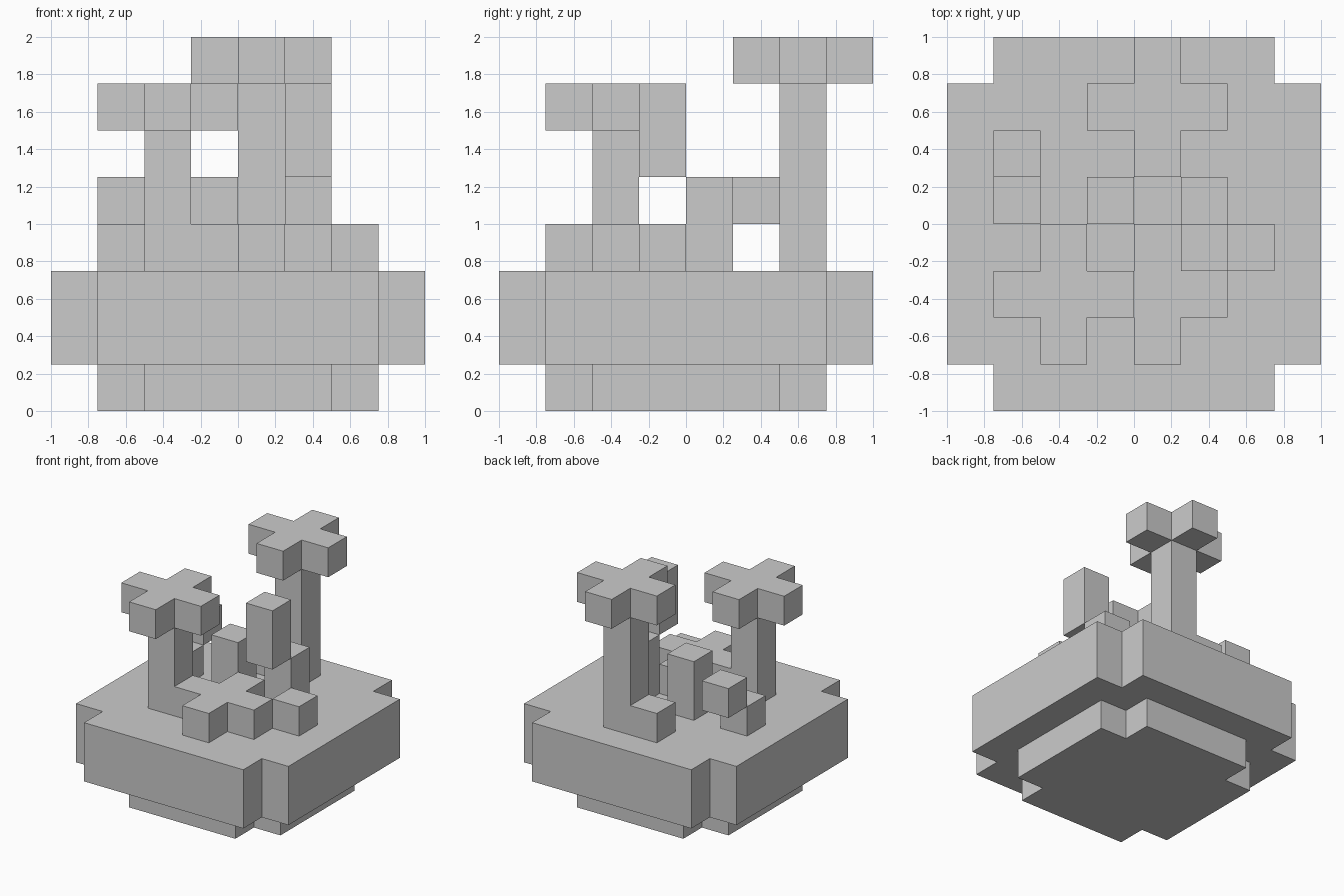
import bpy, bmesh

if "Cube" in bpy.data.objects:
    bpy.data.objects.remove(bpy.data.objects["Cube"])

U = 0.25  # edge of one cube cell


def prism(name, outline, z0, z1):
    """Extrude a flat outline straight up from z0 to z1."""
    bm = bmesh.new()
    face = bm.faces.new([bm.verts.new((x, y, z0)) for x, y in outline])
    top = bmesh.ops.extrude_face_region(bm, geom=[face])["geom"]
    for v in top:
        if isinstance(v, bmesh.types.BMVert):
            v.co.z = z1
    bmesh.ops.recalc_face_normals(bm, faces=bm.faces)
    mesh = bpy.data.meshes.new(name)
    bm.to_mesh(mesh)
    bm.free()
    obj = bpy.data.objects.new(name, mesh)
    bpy.context.collection.objects.link(obj)
    return obj


def notched(name, cx, cy, half, z0, z1):
    """Square slab with one cell cut out of each corner (a plus when half = 1.5 cells)."""
    h, n = half, half - U
    pts = [(n, -h), (n, -n), (h, -n), (h, n), (n, n), (n, h),
           (-n, h), (-n, n), (-h, n), (-h, -n), (-n, -n), (-n, -h)]
    return prism(name, [(cx + x, cy + y) for x, y in pts], z0, z1)


def post(name, x, y, z0, z1):
    """One-cell-wide block with its low corner at x, y."""
    return prism(name, [(x, y), (x + U, y), (x + U, y + U), (x, y + U)], z0, z1)


# Planter: narrow foot under a wide soil block
notched("planter_foot", 0, 0, 0.75, 0, 0.25)
notched("planter_body", 0, 0, 1.0, 0.25, 0.75)

# Flowers: stem and plus-shaped head
for name, x, y, z in (("tall_flower", 0, 0.5, 1.75),
                      ("short_flower", -0.5, -0.5, 1.5)):
    post(name + "_stem", x, y, 0.75, z)
    notched(name + "_head", x + U / 2, y + U / 2, 1.5 * U, z, z + U)

# Flower lying directly on the soil
notched("ground_flower_head", 0.125, -0.375, 1.5 * U, 0.75, 1.0)

# Leaves and sprouts, some stepping diagonally edge to edge
for name, x, y, z0, z1 in (
        ("tall_flower_leaf", -0.25, 0.5, 0.75, 1.0),
        ("ground_flower_leaf", 0.5, -0.25, 0.75, 1.0),
        ("middle_sprout", -0.25, 0.0, 0.75, 1.25),
        ("right_sprout_base", 0.25, 0.0, 0.75, 1.25),
        ("right_sprout_tip", 0.25, -0.25, 1.25, 1.75),
        ("left_sprout_base", -0.75, 0.0, 0.75, 1.0),
        ("left_sprout_tip", -0.75, 0.25, 1.0, 1.25)):
    post(name, x, y, z0, z1)
